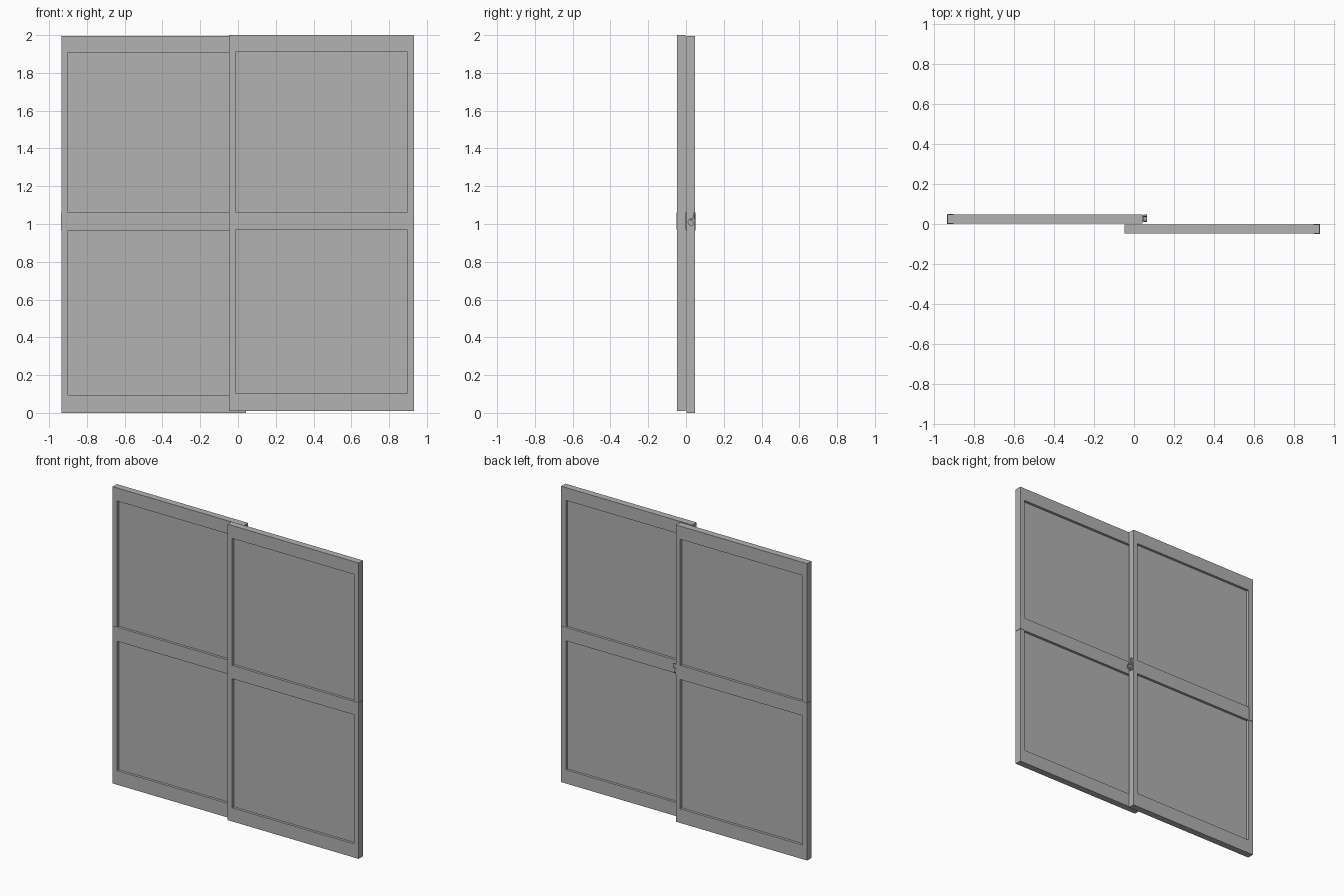
import bpy
import bmesh
import math

cube = bpy.data.objects.get("Cube")
if cube:
    bpy.data.objects.remove(cube, do_unlink=True)

grey = bpy.data.materials.new("window grey")
grey.use_nodes = True
grey.diffuse_color = (0.448, 0.448, 0.448, 1)
grey.node_tree.nodes["Principled BSDF"].inputs["Base Color"].default_value = grey.diffuse_color


def add_object(name, bm):
    bmesh.ops.recalc_face_normals(bm, faces=bm.faces)
    mesh = bpy.data.meshes.new(name)
    bm.to_mesh(mesh)
    bm.free()
    mesh.materials.append(grey)
    obj = bpy.data.objects.new(name, mesh)
    bpy.context.collection.objects.link(obj)
    return obj


def box(name, x, y, z, bevel=0):
    """Box from (low, high) ranges, with optional chamfered upright edges."""
    bm = bmesh.new()
    bmesh.ops.create_cube(bm, size=1)
    for v in bm.verts:
        v.co = [sum(r) / 2 + c * (r[1] - r[0]) for c, r in zip(v.co, (x, y, z))]
    if bevel:
        upright = [e for e in bm.edges if abs(e.verts[0].co.z - e.verts[1].co.z) > 0.01]
        bmesh.ops.bevel(bm, geom=upright, offset=bevel, segments=2, profile=0.5, affect='EDGES')
    return add_object(name, bm)


def prism(name, outline, x):
    """Extrude a (y, z) outline across the x range."""
    bm = bmesh.new()
    face = bm.faces.new([bm.verts.new((x[0], y, z)) for y, z in outline])
    out = bmesh.ops.extrude_face_region(bm, geom=[face])["geom"]
    moved = [v for v in out if isinstance(v, bmesh.types.BMVert)]
    bmesh.ops.translate(bm, verts=moved, vec=(x[1] - x[0], 0, 0))
    return add_object(name, bm)


def frame(name, xs, zs, y):
    """One-piece sash frame: a sheet with two openings, given depth."""
    bm = bmesh.new()
    rows = [[bm.verts.new((x, y[0], z)) for x in xs] for z in zs]
    for j in range(len(zs) - 1):
        for i in range(len(xs) - 1):
            if i == 1 and j in (1, 3):
                continue
            bm.faces.new((rows[j][i], rows[j][i + 1], rows[j + 1][i + 1], rows[j + 1][i]))
    sheet = list(bm.faces)
    out = bmesh.ops.extrude_face_region(bm, geom=sheet, use_keep_orig=True)["geom"]
    moved = [v for v in out if isinstance(v, bmesh.types.BMVert)]
    bmesh.ops.translate(bm, verts=moved, vec=(0, y[1] - y[0], 0))
    return add_object(name, bm)


def sash(side, xs, zs, y, outer):
    frame(side + "_sash_frame", xs, zs, y)
    # Panes sit in the middle of the frame depth
    mid = sum(y) / 2
    for label, j in (("lower", 1), ("upper", 3)):
        box(f"{side}_{label}_pane", (xs[1], xs[2]), (mid - 0.005, mid + 0.005), (zs[j], zs[j + 1]))
    # Rounded cap wrapping the outer end of the middle rail
    cap_x = sorted((outer, outer - math.copysign(0.033, outer)))
    box(side + "_rail_cap", cap_x, (y[0] - 0.003, y[1] + 0.003), (zs[2], zs[3]), 0.004)


sash("right", (-0.935, -0.9, 0.01, 0.043), (0, 0.095, 0.965, 1.06, 1.908, 1.996),
     (0.002, 0.047), -0.937)
sash("left", (-0.047, -0.01, 0.895, 0.931), (0.01, 0.102, 0.97, 1.06, 1.914, 2.0),
     (-0.047, -0.002), 0.933)

# Latch on the inner edge of the rear sash
box("latch_plate", (0.043, 0.048), (0.012, 0.043), (0.985, 1.055))
boss = [(0.025 + 0.014 * math.cos(a), 1.008 + 0.014 * math.sin(a))
        for a in (2 * math.pi * i / 16 for i in range(16))]
prism("latch_pivot", boss, (0.047, 0.058))

# Curved hook: a band swept around part of a circle, ending in a straight tongue
angles = [math.radians(60 + 270 * i / 14) for i in range(15)]
outer_arc = [(0.027 + 0.018 * math.cos(a), 1.010 + 0.020 * math.sin(a)) for a in angles]
inner_arc = [(0.027 + 0.012 * math.cos(a), 1.010 + 0.014 * math.sin(a)) for a in angles]
prism("latch_hook", outer_arc + inner_arc[::-1], (0.047, 0.064))
prism("latch_lever", [(0.032, 1.02), (0.045, 1.03), (0.047, 1.06), (0.039, 1.06), (0.036, 1.035)],
      (0.047, 0.064))
